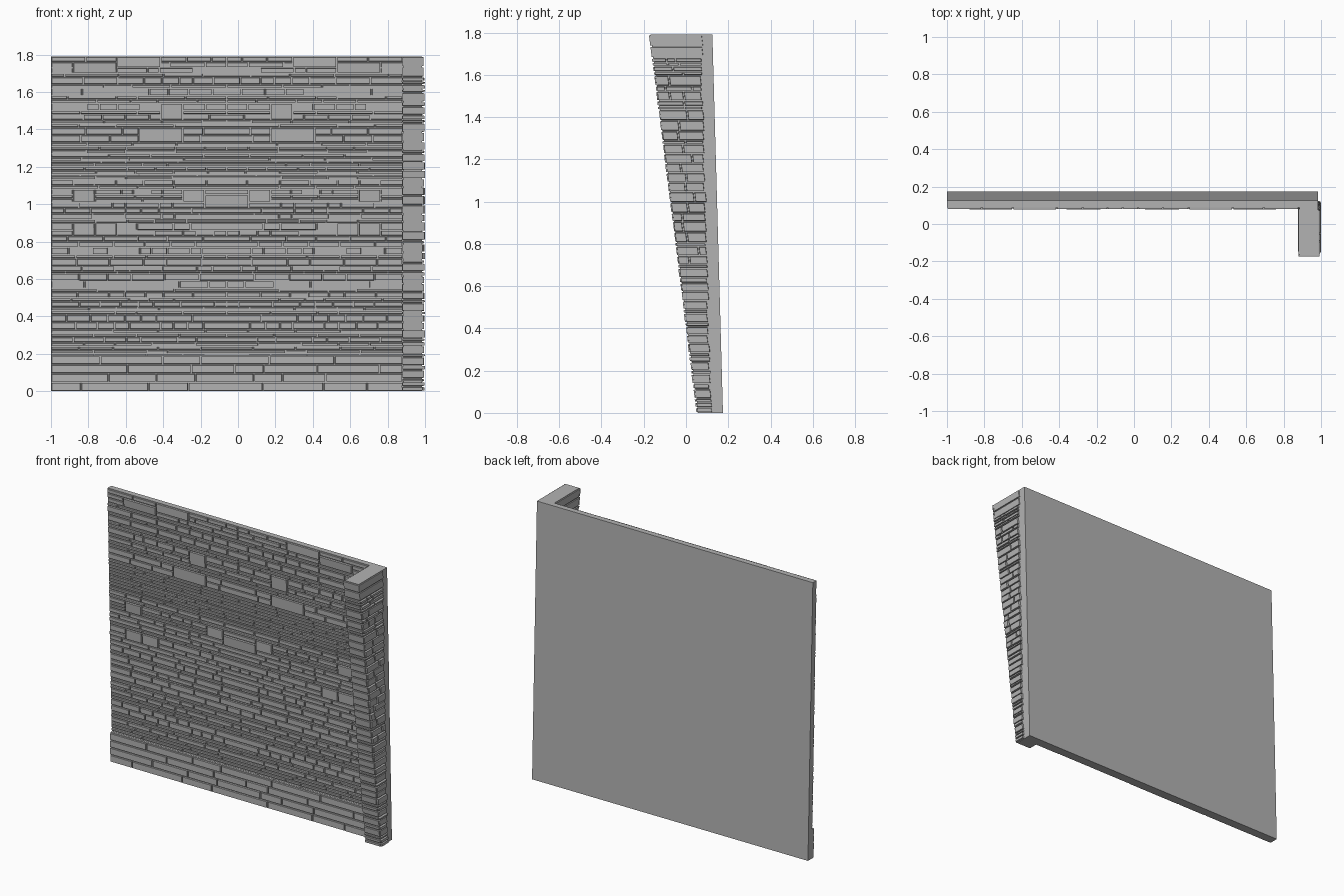
import bpy, bmesh, random
from mathutils import Vector

random.seed(7)
if "Cube" in bpy.data.objects:
    bpy.data.objects.remove(bpy.data.objects["Cube"], do_unlink=True)

TOP = 1.79          # wall height
MID = -0.06         # mirror line of the stone pattern
HALF = 0.94         # half width of the stone face
CELL = HALF / 8     # pattern unit for the large blocks
GAP = 0.003         # half of a joint

stone_grey = bpy.data.materials.new("stone_grey")
stone_grey.use_nodes = True
GREY = (0.45, 0.45, 0.45, 1)
stone_grey.diffuse_color = GREY
stone_grey.node_tree.nodes["Principled BSDF"].inputs["Base Color"].default_value = GREY


def finish(bm, name):
    bmesh.ops.recalc_face_normals(bm, faces=bm.faces)
    mesh = bpy.data.meshes.new(name)
    bm.to_mesh(mesh)
    bm.free()
    mesh.materials.append(stone_grey)
    obj = bpy.data.objects.new(name, mesh)
    bpy.context.collection.objects.link(obj)


def prism(name, profile, x0, x1):
    """Extrude a (y, z) profile along x."""
    bm = bmesh.new()
    face = bm.faces.new([bm.verts.new((x0, y, z)) for y, z in profile])
    ext = bmesh.ops.extrude_face_region(bm, geom=[face])
    moved = [v for v in ext["geom"] if isinstance(v, bmesh.types.BMVert)]
    bmesh.ops.translate(bm, verts=moved, vec=(x1 - x0, 0, 0))
    finish(bm, name)


def stone(bm, place, u0, u1, v0, v1, depth, tilt=0.0):
    """Tapered block on a surface; place(u, v, d) gives the point at height d."""
    rings = []
    for inset, d in ((GAP, -0.002), (GAP + 0.0015, depth)):
        a, b = u0 + inset, u1 - inset
        low, high = v0 + inset, v1 - inset
        t = tilt if d > 0 else 0
        corners = ((a, low, d + t), (b, low, d + t), (b, high, d - t), (a, high, d - t))
        rings.append([bm.verts.new(place(*c)) for c in corners])
    base, face = rings
    bm.faces.new(face)
    bm.faces.new(base[::-1])
    for i in range(4):
        j = (i + 1) % 4
        bm.faces.new((base[i], base[j], face[j], face[i]))


def split(a, b, shortest, longest):
    """Cut a run into random stone lengths."""
    cuts = [a]
    while b - cuts[-1] > longest:
        cuts.append(cuts[-1] + random.uniform(shortest, longest))
    if len(cuts) > 1 and b - cuts[-1] < shortest * 0.6:
        cuts.pop()
    return list(zip(cuts, cuts[1:] + [b]))


# Leaning surfaces that carry the stones
def wall_y(z):
    return 0.137 - 0.027 * z


def back_y(z):
    return 0.175 - 0.028 * z


def pier_y(z):
    return 0.058 - 0.126 * z


def on_wall(u, v, d):
    return Vector((u, wall_y(v) - d, v))


def on_plinth(u, v, d):
    return Vector((u, 0.118 - d, v))


def on_pier_front(u, v, d):
    return Vector((u, pier_y(v) - d, v))


def on_pier_side(u, v, d):
    return Vector((0.985 + d, pier_y(v) - 0.006 + u, v))


def on_pier_inside(u, v, d):
    return Vector((0.885 - d, pier_y(v) + u, v))


# Solid cores
prism("wall_core", [(wall_y(0), 0), (back_y(0), 0), (back_y(TOP), TOP), (wall_y(TOP), TOP)], -1, 0.985)
prism("plinth_core", [(0.118, 0), (0.15, 0), (0.15, 0.19), (0.118, 0.19)], -1, 0.9)
prism("pier_core", [(pier_y(0), 0), (0.15, 0), (0.1, TOP), (pier_y(TOP), TOP)], 0.885, 0.985)

# Large blocks: inner cell, outer cell, bottom and top in hundredths, mirrored
BIG = [(2, 4, 133, 141), (2, 3, 145, 154), (3, 5, 173, 179), (5, 7, 170, 176),
       (5, 6, 83, 90), (6, 7, 83, 90), (6, 7, 101, 108), (1, 2, 101, 108), (0, 1, 98, 105)]
COURSES = [19, 20, 22, 24, 26, 29, 31, 33, 37, 41, 43, 45, 48, 50, 53, 55, 59, 63, 64, 67,
           71, 73, 77, 80, 83, 86, 90, 92, 95, 98, 101, 103, 105, 108, 110, 113, 115, 116,
           118, 120, 122, 123, 125, 127, 129, 131, 133, 137, 141, 143, 145, 148, 150, 154,
           156, 158, 162, 164, 168, 170, 173, 176, 179]


def mirrored(bm, place, a, b, z0, z1, depth, tilt=0.0):
    """A stone on both sides of the mirror line, or one across it."""
    if a == 0 and random.random() < 0.7:
        stone(bm, place, MID - b, MID + b, z0, z1, depth, tilt)
        return
    stone(bm, place, MID + a, MID + b, z0, z1, depth, tilt)
    stone(bm, place, MID - b, MID - a, z0, z1, depth, tilt)


# Wall stones, laid in courses around the large blocks
bm = bmesh.new()
for a, b, low, high in BIG:
    mirrored(bm, on_wall, a * CELL, b * CELL, low / 100, high / 100, 0.011,
             random.uniform(-0.002, 0.002))
for low, high in zip(COURSES, COURSES[1:]):
    taken = sorted((a, b) for a, b, l, h in BIG if l < (low + high) / 2 < h)
    start, runs = 0, []
    for a, b in taken + [(8, 8)]:
        if a > start:
            runs.append((start * CELL, a * CELL))
        start = b
    thin = high - low < 3
    sizes = (0.1, 0.32) if thin else (0.06, 0.2)
    for a, b in runs:
        for p, q in split(a, b, *sizes):
            mirrored(bm, on_wall, p, q, low / 100, high / 100, random.uniform(0.007, 0.011))
finish(bm, "wall_stones")

# Plinth stones: four courses of long blocks
bm = bmesh.new()
for i in range(4):
    h = 0.19 / 4
    for p, q in split(-1, 0.88, 0.15, 0.42):
        stone(bm, on_plinth, p, q, i * h, (i + 1) * h, random.uniform(0.008, 0.011))
finish(bm, "plinth_stones")

# Pier stones on the front, the outer side and the inner side
front, side, inside = bmesh.new(), bmesh.new(), bmesh.new()
z = 0.0
while z < 1.68:
    h = random.choice((0.018, 0.025, 0.04, 0.045, 0.05))
    top = 1.68 if z + h > 1.66 else z + h
    m = (z + top) / 2
    stone(front, on_pier_front, 0.876, random.uniform(0.99, 0.998), z, top, random.uniform(0.006, 0.009))
    reach = wall_y(m) - pier_y(m) - 0.005
    for p, q in split(0, reach - random.uniform(0, 0.012), 0.04, 0.14):
        stone(side, on_pier_side, p, q, z, top, random.uniform(0.009, 0.015))
    for p, q in split(0, reach, 0.05, 0.15):
        stone(inside, on_pier_inside, p, q, z, top, random.uniform(0.005, 0.009))
    z = top

# Plain cap courses at the top of the pier
for low, high in ((1.68, 1.735), (1.735, TOP)):
    reach = wall_y(low) - pier_y(low)
    stone(front, on_pier_front, 0.876, 0.996, low, high, 0.008)
    stone(side, on_pier_side, 0, reach, low, high, 0.006)
    stone(inside, on_pier_inside, 0, reach, low, high, 0.006)
finish(front, "pier_front_stones")
finish(side, "pier_outer_stones")
finish(inside, "pier_inner_stones")
